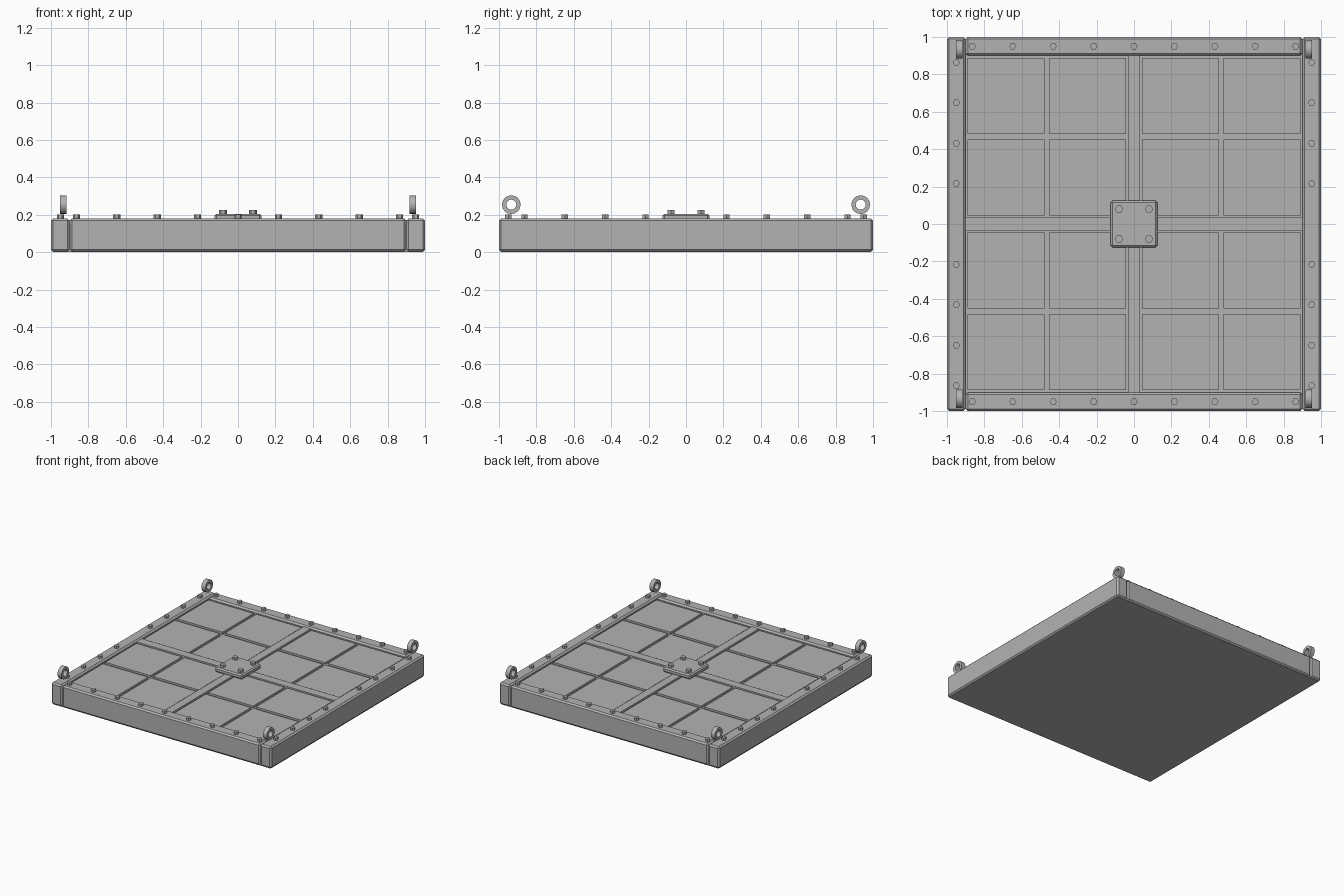
import bpy, bmesh, math
from mathutils import Matrix

if "Cube" in bpy.data.objects:
    bpy.data.objects.remove(bpy.data.objects["Cube"])

steel = bpy.data.materials.new("grey steel")
steel.diffuse_color = (0.45, 0.45, 0.45, 1)
steel.use_nodes = True
steel.node_tree.nodes["Principled BSDF"].inputs["Base Color"].default_value = steel.diffuse_color


def finish(bm, name):
    bmesh.ops.recalc_face_normals(bm, faces=bm.faces)
    me = bpy.data.meshes.new(name)
    bm.to_mesh(me)
    bm.free()
    me.materials.append(steel)
    ob = bpy.data.objects.new(name, me)
    bpy.context.collection.objects.link(ob)
    return ob


def box(name, x0, x1, y0, y1, z0, z1, bevel=0):
    bm = bmesh.new()
    bmesh.ops.create_cube(bm, size=1)
    for v in bm.verts:
        v.co.x = x1 if v.co.x > 0 else x0
        v.co.y = y1 if v.co.y > 0 else y0
        v.co.z = z1 if v.co.z > 0 else z0
    if bevel:
        bmesh.ops.bevel(bm, geom=bm.edges[:], offset=bevel, segments=1, affect='EDGES')
    return finish(bm, name)


def bolt(name, x, y, z, r=0.019, h=0.02):
    bm = bmesh.new()
    bmesh.ops.create_cone(bm, cap_ends=True, segments=6, radius1=r, radius2=r, depth=h + 0.01,
                          matrix=Matrix.Translation((x, y, z + h / 2 - 0.005))
                          @ Matrix.Rotation(math.pi / 6, 4, 'Z'))
    return finish(bm, name)


def ring(name, x, y, z, outer, inner, width, n=16):
    # rectangular section swept round the x axis
    bm = bmesh.new()
    section = [(-width / 2, inner), (width / 2, inner), (width / 2, outer), (-width / 2, outer)]
    loops = []
    for i in range(n):
        a = 2 * math.pi * i / n
        loops.append([bm.verts.new((x + u, y + r * math.cos(a), z + r * math.sin(a)))
                      for u, r in section])
    for i in range(n):
        p, q = loops[i], loops[(i + 1) % n]
        for k in range(4):
            m = (k + 1) % 4
            f = bm.faces.new((p[k], p[m], q[m], q[k]))
            f.smooth = k in (0, 2)
    ob = finish(bm, name)
    for e in ob.data.edges:  # keep the rims crisp
        a, b = (ob.data.vertices[i].co for i in e.vertices)
        e.use_edge_sharp = abs(a.x - b.x) < 1e-5
    return ob


# base slab closing the underside
box("base_plate", -0.99, 0.99, -0.99, 0.99, 0, 0.15)

# frame beams
for s in (-1, 1):
    box("side_beam", *sorted((s, s * 0.9)), -1, 1, 0.002, 0.18, 0.012)
    box("end_beam", -0.9, 0.9, *sorted((s, s * 0.9)), 0.002, 0.18, 0.012)

# inset floor panels
for x in (-0.685, -0.249, 0.249, 0.685):
    for y in (-0.685, -0.249, 0.249, 0.685):
        box("floor_panel", x - 0.206, x + 0.206, y - 0.203, y + 0.203, 0.14, 0.165)

# crossing ribs and centre plate
box("long_rib", -0.033, 0.033, -0.9, 0.9, 0.14, 0.172)
box("cross_rib", -0.9, 0.9, -0.035, 0.035, 0.14, 0.171)
box("centre_plate", -0.125, 0.125, -0.125, 0.125, 0.165, 0.205, 0.01)
for x in (-0.08, 0.08):
    for y in (-0.08, 0.08):
        bolt("centre_bolt", x, y, 0.205, 0.022)

# bolts along the frame
for i in range(-4, 5):
    for s in (-1, 1):
        bolt("end_bolt", i * 0.216, s * 0.95, 0.18)
        if i:
            bolt("side_bolt", s * 0.95, i * 0.216, 0.18)

# lifting rings at the corners
for x in (-0.934, 0.934):
    for y in (-0.934, 0.934):
        ring("lifting_ring", x, y, 0.254, 0.05, 0.027, 0.036)
